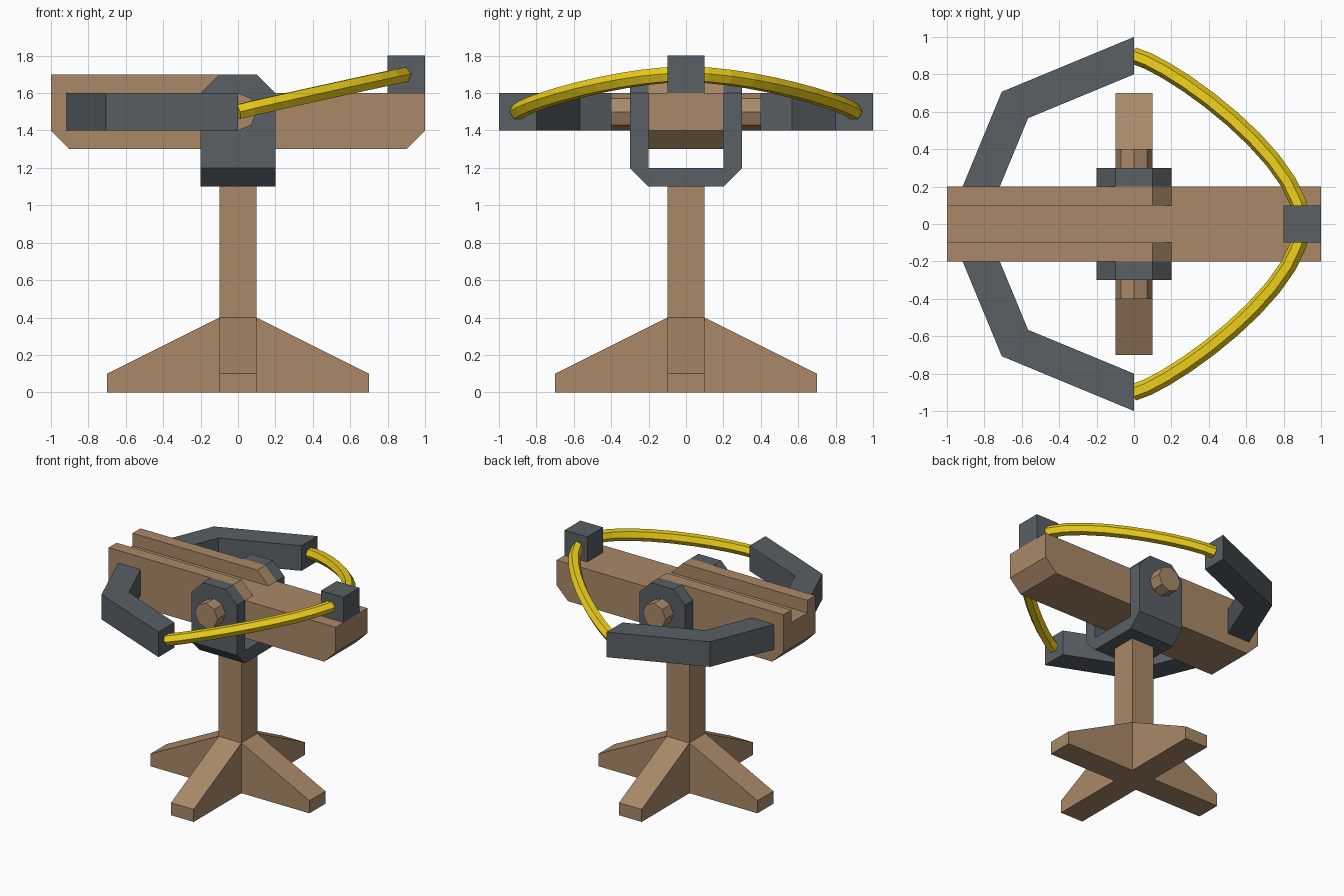
import bpy
from math import pi

if "Cube" in bpy.data.objects:
    bpy.data.objects.remove(bpy.data.objects["Cube"])


def material(name, color):
    m = bpy.data.materials.new(name)
    m.diffuse_color = (*color, 1)
    m.use_nodes = True
    m.node_tree.nodes["Principled BSDF"].inputs["Base Color"].default_value = m.diffuse_color
    return m


wood = material("wood", (0.40, 0.25, 0.14))
iron = material("iron", (0.10, 0.115, 0.13))
cord = material("cord", (0.85, 0.62, 0.01))


def prism(name, profile, place, lo, hi, mat):
    """Extrude a closed 2D profile from lo to hi; place maps (a, b, depth) to xyz."""
    n = len(profile)
    verts = [place(a, b, d) for d in (lo, hi) for a, b in profile]
    faces = [list(range(n))[::-1], list(range(n, 2 * n))]
    faces += [(i, (i + 1) % n, (i + 1) % n + n, i + n) for i in range(n)]
    me = bpy.data.meshes.new(name)
    me.from_pydata(verts, [], faces)
    ob = bpy.data.objects.new(name, me)
    bpy.context.collection.objects.link(ob)
    me.materials.append(mat)
    # consistent outward normals
    bpy.context.view_layer.objects.active = ob
    ob.select_set(True)
    bpy.ops.object.mode_set(mode='EDIT')
    bpy.ops.mesh.select_all(action='SELECT')
    bpy.ops.mesh.normals_make_consistent(inside=False)
    bpy.ops.object.mode_set(mode='OBJECT')
    ob.select_set(False)
    return ob


XZ = lambda a, b, d: (a, d, b)
YZ = lambda a, b, d: (d, a, b)
XY = lambda a, b, d: (a, b, d)


def rect(a0, a1, b0, b1):
    return [(a0, b0), (a1, b0), (a1, b1), (a0, b1)]


# stand: post and four sloping feet
prism("post", rect(-0.1, 0.1, 0, 1.1), XZ, -0.1, 0.1, wood)
foot = [(0.1, 0), (0.7, 0), (0.7, 0.1), (0.1, 0.4)]
for i in range(4):
    prism(f"foot_{i + 1}", foot, XZ, -0.1, 0.1, wood).rotation_euler.z = i * pi / 2

# yoke: chamfered base and two cheek plates
prism("yoke_base", [(-0.2, 1.1), (0.2, 1.1), (0.3, 1.2), (-0.3, 1.2)],
      YZ, -0.2, 0.2, iron)
cheek = [(-0.2, 1.2), (0.2, 1.2), (0.2, 1.6), (0.1, 1.7), (-0.1, 1.7), (-0.2, 1.6)]

# stock with chamfered lower ends
prism("stock", [(-1, 1.4), (-0.9, 1.3), (0.9, 1.3), (1, 1.4), (1, 1.6), (-1, 1.6)],
      XZ, -0.2, 0.2, wood)
rail = [(-1, 1.6), (0.2, 1.6), (0.1, 1.7), (-1, 1.7)]

# bent bow arm, plan view
arm = [(-0.937, 0.15), (-0.707, 0.707), (0, 1), (0, 0.8), (-0.566, 0.566), (-0.738, 0.15)]

for side, s in (("left", 1), ("right", -1)):
    prism(f"yoke_cheek_{side}", cheek, XZ, 0.2 * s, 0.3 * s, iron)
    prism(f"rail_{side}", rail, XZ, 0.1 * s, 0.2 * s, wood)
    prism(f"bow_arm_{side}", [(x, y * s) for x, y in arm], XY, 1.4, 1.6, iron)

# pivot axle
bpy.ops.mesh.primitive_cylinder_add(vertices=8, radius=0.1, depth=0.8,
                                    location=(0, 0, 1.5), rotation=(pi / 2, 0, 0))
axle = bpy.context.object
axle.name = "axle"
axle.data.materials.append(wood)

# catch block holding the string
prism("catch_block", rect(0.8, 1, 1.6, 1.8), XZ, -0.1, 0.1, iron)

# bow string: bevelled curve
cu = bpy.data.curves.new("bow_string", 'CURVE')
cu.dimensions = '3D'
cu.bevel_depth = 0.045
cu.bevel_resolution = 1
cu.resolution_u = 10
cu.use_fill_caps = True
sp = cu.splines.new('BEZIER')
sp.use_smooth = False
sp.bezier_points.add(2)
points = [((0, 0.9, 1.5), (-0.2, 0.95, 1.45), (0.2, 0.85, 1.55)),
          ((0.9, 0, 1.7), (0.9, 0.35, 1.7), (0.9, -0.35, 1.7)),
          ((0, -0.9, 1.5), (0.2, -0.85, 1.55), (-0.2, -0.95, 1.45))]
for bp, (co, hl, hr) in zip(sp.bezier_points, points):
    bp.handle_left_type = bp.handle_right_type = 'FREE'
    bp.co, bp.handle_left, bp.handle_right = co, hl, hr
string = bpy.data.objects.new("bow_string", cu)
bpy.context.collection.objects.link(string)
cu.materials.append(cord)
